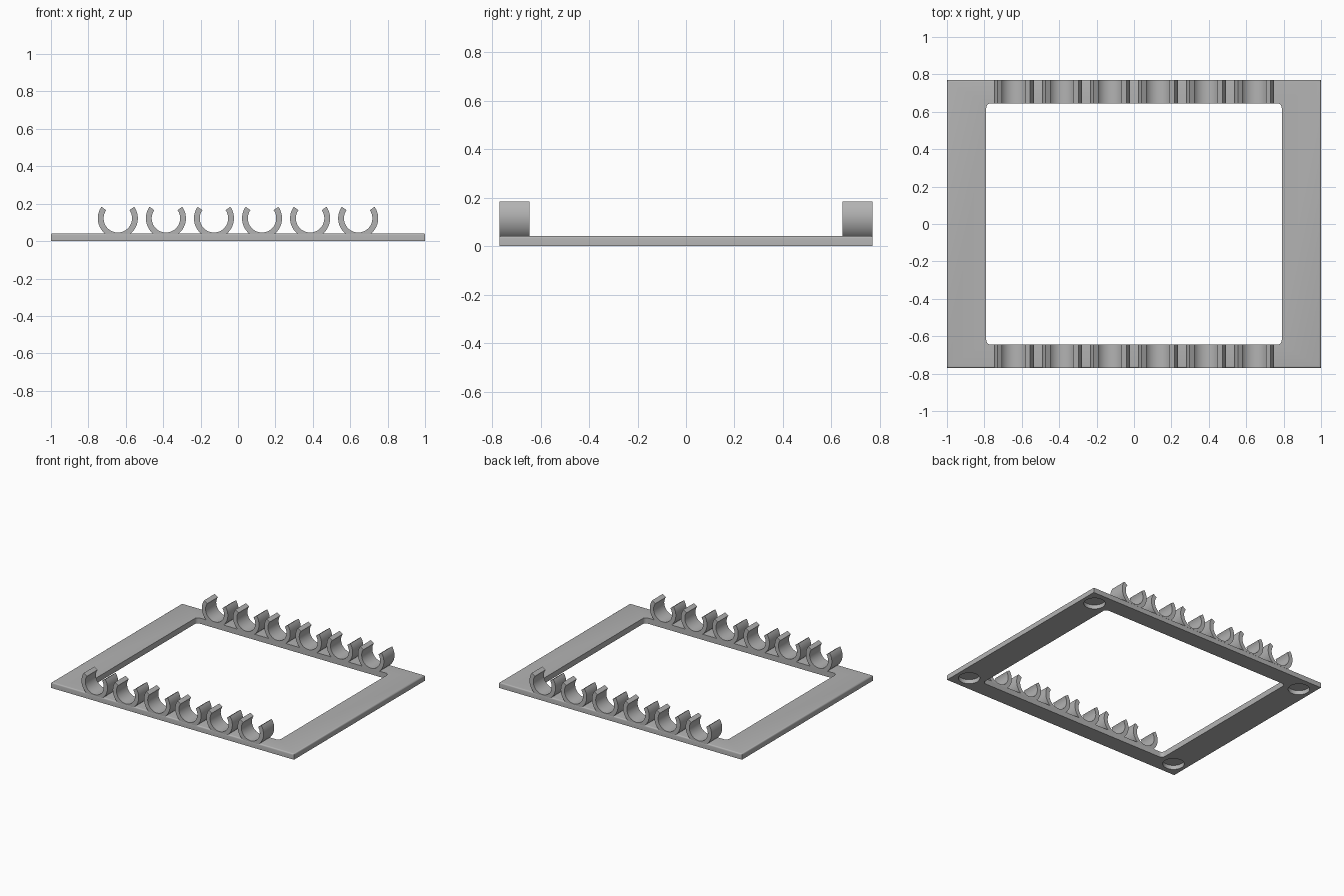
import bpy, bmesh, math

if "Cube" in bpy.data.objects:
    bpy.data.objects.remove(bpy.data.objects["Cube"])

HX, HY, T = 1.0, 0.77, 0.042         # frame half sizes and thickness
OX, OY = 0.79, 0.645                 # opening half sizes
EDGE = 0.01                          # rounding of the upper outer edges

grey = bpy.data.materials.new("grey plastic")
grey.diffuse_color = (0.45, 0.45, 0.45, 1)
grey.use_nodes = True
grey.node_tree.nodes["Principled BSDF"].inputs["Base Color"].default_value = grey.diffuse_color


def prism(name, pts, axis, lo, hi):
    """Extrude a closed outline along 'y' (points are x, z) or 'z' (points are x, y)."""
    place = (lambda a, b, d: (a, d, b)) if axis == 'y' else (lambda a, b, d: (a, b, d))
    bm = bmesh.new()
    low = [bm.verts.new(place(a, b, lo)) for a, b in pts]
    high = [bm.verts.new(place(a, b, hi)) for a, b in pts]
    bm.faces.new(low)
    bm.faces.new(high)
    n = len(pts)
    for i in range(n):
        j = (i + 1) % n
        bm.faces.new((low[i], low[j], high[j], high[i]))
    bmesh.ops.recalc_face_normals(bm, faces=bm.faces)
    me = bpy.data.meshes.new(name)
    bm.to_mesh(me)
    bm.free()
    me.materials.append(grey)
    ob = bpy.data.objects.new(name, me)
    bpy.context.collection.objects.link(ob)
    return ob


def arc(cx, cy, r, a0, a1, n):
    return [(cx + r * math.cos(math.radians(a0 + (a1 - a0) * i / n)),
             cy + r * math.sin(math.radians(a0 + (a1 - a0) * i / n))) for i in range(n + 1)]


def smooth(ob):
    bpy.ops.object.select_all(action='DESELECT')
    ob.select_set(True)
    bpy.context.view_layer.objects.active = ob
    bpy.ops.object.shade_smooth_by_angle(angle=math.radians(30))


# Flat frame with rounded upper outer edges
frame = prism("frame", [(-HX, -HY), (HX, -HY), (HX, HY), (-HX, HY)], 'z', 0, T)
bm = bmesh.new()
bm.from_mesh(frame.data)
top_edges = [e for e in bm.edges if all(v.co.z > T / 2 for v in e.verts)]
bmesh.ops.bevel(bm, geom=top_edges, offset=EDGE, segments=4, profile=0.5, affect='EDGES')
bm.to_mesh(frame.data)
bm.free()

# Central opening with small corner radii, and four round recesses underneath
r = 0.025
outline = []
for sx, sy, a in ((1, 1, 0), (-1, 1, 90), (-1, -1, 180), (1, -1, 270)):
    outline += arc(sx * (OX - r), sy * (OY - r), r, a, a + 90, 6)
cutters = [prism("opening_cutter", outline, 'z', -0.1, 0.1)]
for sx in (-1, 1):
    for sy in (-1, 1):
        circle = arc(sx * 0.9, sy * 0.658, 0.073, 0, 360, 48)[:-1]
        cutters.append(prism("recess_cutter", circle, 'z', -0.1, 0.031))
bpy.context.view_layer.objects.active = frame
for c in cutters:
    mod = frame.modifiers.new("cut", 'BOOLEAN')
    mod.operation, mod.solver, mod.object = 'DIFFERENCE', 'EXACT', c
    bpy.ops.object.modifier_apply(modifier=mod.name)
    bpy.data.objects.remove(c)
smooth(frame)

# Two rows of six open ring clips, their feet sunk into the frame
CZ, R_OUT, R_IN, TIP = 0.122, 0.107, 0.076, 35
for row, lo, hi in (("front", -HY, -OY), ("back", OY, HY)):
    for i in range(6):
        cx = (i - 2.5) * 0.257
        outer = arc(cx, CZ, R_OUT, 180 - TIP, 360 + TIP, 48)
        inner = arc(cx, CZ, R_IN, 360 + TIP, 180 - TIP, 48)
        outer = [(x, z) for x, z in outer if z > T - EDGE]
        smooth(prism(f"{row}_clip_{i + 1}", outer + inner, 'y', lo, hi))
